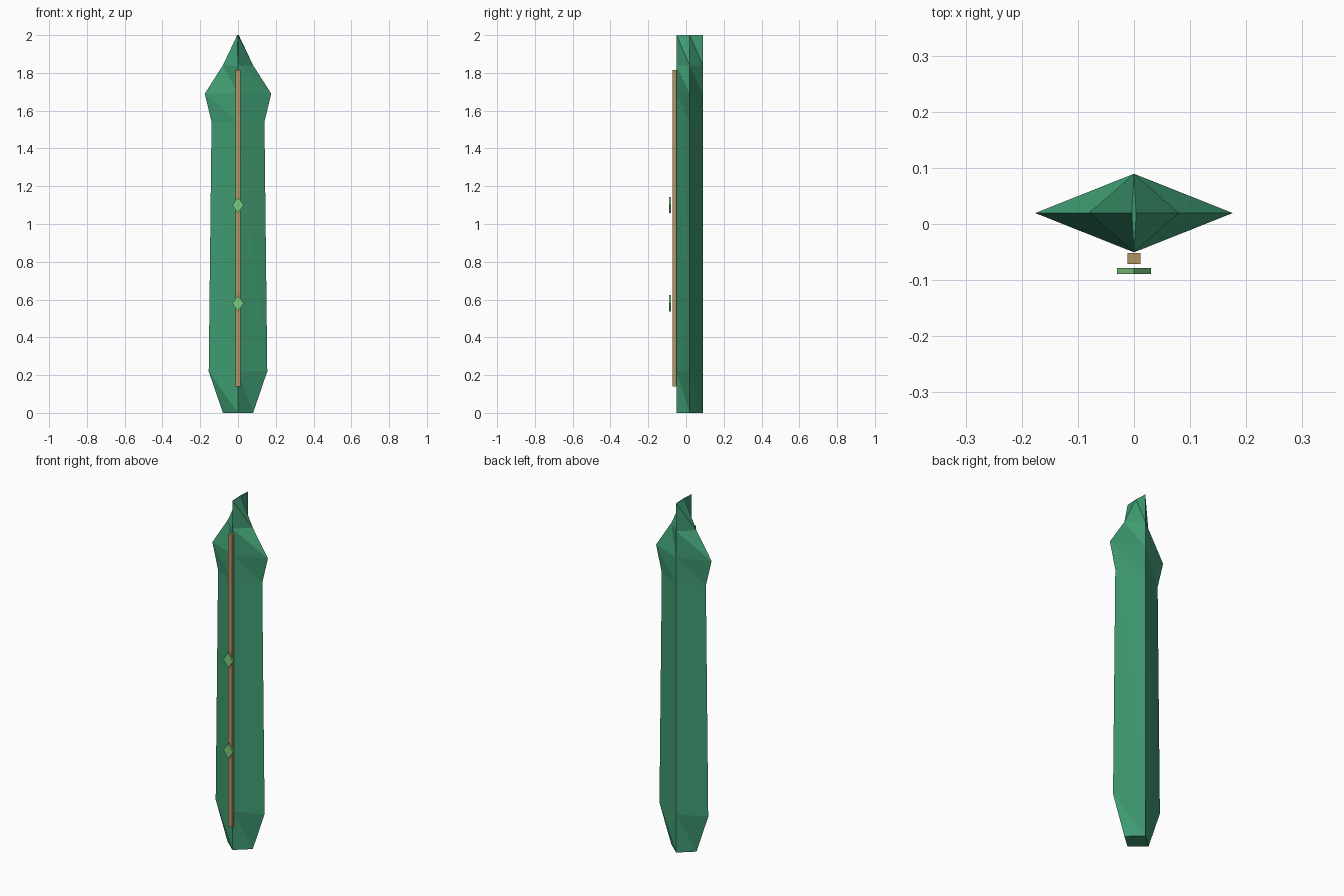
import bpy, bmesh

if "Cube" in bpy.data.objects:
    bpy.data.objects.remove(bpy.data.objects["Cube"])


def material(name, rgb):
    m = bpy.data.materials.new(name)
    m.diffuse_color = (*rgb, 1)
    m.use_nodes = True
    m.node_tree.nodes["Principled BSDF"].inputs["Base Color"].default_value = m.diffuse_color
    return m


def loft(name, rings, mat, triangulate=False):
    """Skin a stack of equal-length point rings and cap both ends."""
    bm = bmesh.new()
    loops = [[bm.verts.new(p) for p in ring] for ring in rings]
    n = len(loops[0])
    for low, up in zip(loops, loops[1:]):
        for i in range(n):
            j = (i + 1) % n
            if triangulate:
                bm.faces.new((low[i], low[j], up[i]))
                bm.faces.new((low[j], up[j], up[i]))
            else:
                bm.faces.new((low[i], low[j], up[j], up[i]))
    bm.faces.new(loops[0][::-1])
    bm.faces.new(loops[-1])
    bmesh.ops.recalc_face_normals(bm, faces=bm.faces)
    me = bpy.data.meshes.new(name)
    bm.to_mesh(me)
    bm.free()
    me.materials.append(mat)
    ob = bpy.data.objects.new(name, me)
    bpy.context.collection.objects.link(ob)
    return ob


green = material("leaf_green", (0.05, 0.33, 0.17))
gold = material("bronze", (0.45, 0.30, 0.12))
lime = material("light_green", (0.20, 0.60, 0.20))

# Blade: diamond sections of constant depth, half width varying with height
yc, d = 0.0195, 0.07
profile = [(0, 0.08), (0.22, 0.155), (1.54, 0.14),
           (1.69, 0.176), (1.84, 0.08), (2.0, 0.004)]
loft("blade", [[(0, yc - d, z), (w, yc, z), (0, yc + d, z), (-w, yc, z)]
               for z, w in profile], green, triangulate=True)

# Thin bar along the front ridge
x, y0, y1 = 0.012, -0.0715, -0.0515
loft("center_strip", [[(-x, y0, z), (x, y0, z), (x, y1, z), (-x, y1, z)]
                      for z in (0.14, 1.815)], gold)

# Flat diamond gems in front of the bar
for name, z in (("lower_gem", 0.58), ("upper_gem", 1.10)):
    loft(name, [[(0, y, z - 0.043), (0.03, y, z), (0, y, z + 0.043), (-0.03, y, z)]
                for y in (-0.0895, -0.0785)], lime)
